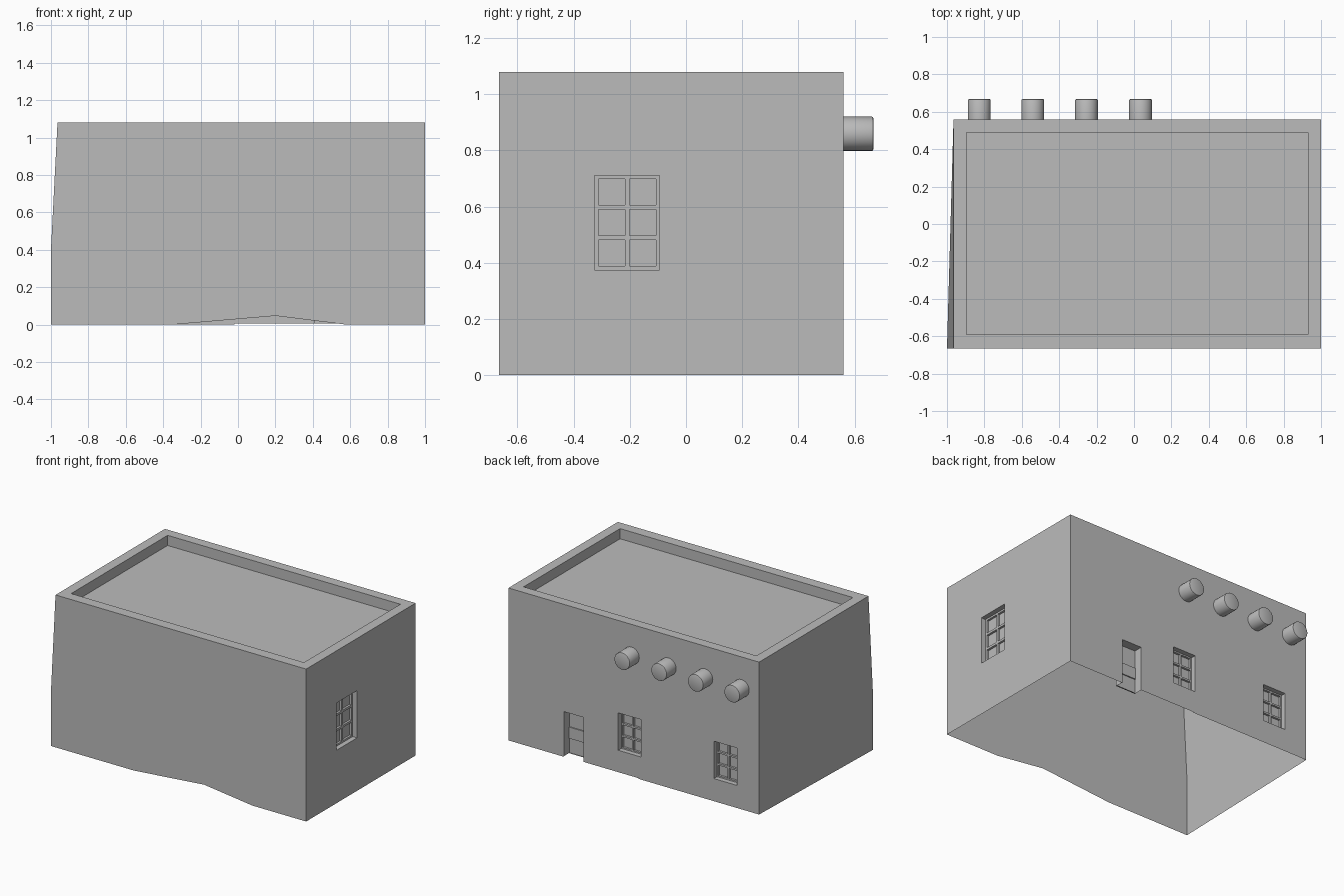
import bpy, bmesh, math
from mathutils import Matrix

if "Cube" in bpy.data.objects:
    bpy.data.objects.remove(bpy.data.objects["Cube"])

plaster = bpy.data.materials.new("plaster_grey")
plaster.diffuse_color = (0.5, 0.5, 0.5, 1)
plaster.use_nodes = True
plaster.node_tree.nodes["Principled BSDF"].inputs["Base Color"].default_value = plaster.diffuse_color

FRONT, BACK, LEFT, RIGHT, TOP = -0.665, 0.56, -0.965, 1.0, 1.08


def make(name, bm):
    bmesh.ops.remove_doubles(bm, verts=bm.verts, dist=1e-5)
    me = bpy.data.meshes.new(name)
    bm.to_mesh(me)
    bm.free()
    me.materials.append(plaster)
    ob = bpy.data.objects.new(name, me)
    bpy.context.collection.objects.link(ob)
    return ob


def face(bm, pts):
    bm.faces.new([bm.verts.new(p) for p in pts])


# Each plane maps (across, up, depth inward) to space
def right_plane(u, v, d): return (RIGHT - d, u, v)
def back_plane(u, v, d): return (-u, BACK - d, v)
def top_plane(u, v, d): return (u, v, TOP - d)


def sheet(bm, P, rect, d, holes=()):
    """Flat sheet with rectangular openings."""
    rects = [rect, *holes]
    us = sorted({r[i] for r in rects for i in (0, 1)})
    vs = sorted({r[i] for r in rects for i in (2, 3)})
    for a, b in zip(us, us[1:]):
        for c, e in zip(vs, vs[1:]):
            m, n = (a + b) / 2, (c + e) / 2
            if not any(h[0] < m < h[1] and h[2] < n < h[3] for h in holes):
                face(bm, [P(a, c, d), P(b, c, d), P(b, e, d), P(a, e, d)])


def reveal(bm, P, r, d0, d1, sill=True):
    """Sides of an opening from depth d0 to d1."""
    c = [(r[0], r[2]), (r[1], r[2]), (r[1], r[3]), (r[0], r[3])]
    for i in range(0 if sill else 1, 4):
        a, b = c[i], c[(i + 1) % 4]
        face(bm, [P(*a, d0), P(*b, d0), P(*b, d1), P(*a, d1)])


def window(name, P, r):
    """Recessed frame with two by three sunken panes."""
    bm = bmesh.new()
    w, h = r[1] - r[0], r[3] - r[2]
    e, g = 0.055 * w, 0.07 * w
    pw, ph = (w - 2 * e - g) / 2, (h - 2 * e - 2 * g) / 3
    panes = []
    for i in range(2):
        for j in range(3):
            u, v = r[0] + e + i * (pw + g), r[2] + e + j * (ph + g)
            panes.append((round(u, 5), round(u + pw, 5), round(v, 5), round(v + ph, 5)))
    reveal(bm, P, r, 0, 0.035)
    sheet(bm, P, r, 0.035, panes)
    for p in panes:
        reveal(bm, P, p, 0.035, 0.05)
        sheet(bm, P, p, 0.05)
    make(name, bm)


side_win = (-0.325, -0.095, 0.375, 0.71)
back_wins = [(-0.14, 0.04, 0.16, 0.425), (0.61, 0.79, 0.16, 0.425)]
door = (-0.565, -0.41, 0.005, 0.32)

# Walls: open-bottomed shell with a worn front base and bulging corner
bm = bmesh.new()
sheet(bm, right_plane, (FRONT, BACK, 0, TOP), 0, [side_win])
sheet(bm, back_plane, (-RIGHT, -LEFT, 0.005, TOP), 0, back_wins + [door])
for a, b in ((-RIGHT, door[0]), (0.02, -LEFT)):
    sheet(bm, back_plane, (a, b, 0, 0.005), 0)
face(bm, [(x, FRONT, z) for x, z in (
    (-1, 0), (-0.35, 0), (0.2, 0.047), (0.58, 0), (RIGHT, 0),
    (RIGHT, TOP), (LEFT, TOP), (-1, 0.4))])
low, mid, high = (-1, FRONT, 0), (-1, FRONT, 0.4), (LEFT, FRONT, TOP)
face(bm, [(LEFT, BACK, 0), low, mid])
face(bm, [(LEFT, BACK, 0), mid, (LEFT, BACK, TOP)])
face(bm, [mid, high, (LEFT, BACK, TOP)])
make("walls", bm)

# Parapet and sunken roof
bm = bmesh.new()
inner = (-0.895, 0.93, -0.59, 0.49)
sheet(bm, top_plane, (LEFT, RIGHT, FRONT, BACK), 0, [inner])
reveal(bm, top_plane, inner, 0, 0.072)
sheet(bm, top_plane, inner, 0.072)
make("roof_parapet", bm)

# Windows
window("side_window", right_plane, side_win)
for i, r in enumerate(back_wins):
    window(f"back_window_{i + 1}", back_plane, r)

# Recessed door with a raised middle rail
bm = bmesh.new()
reveal(bm, back_plane, door, 0, 0.055, sill=False)
panels = [(door[0], door[1], door[2], 0.11), (door[0], door[1], 0.19, door[3])]
sheet(bm, back_plane, door, 0.055, panels)
for p in panels:
    reveal(bm, back_plane, p, 0.055, 0.063)
    sheet(bm, back_plane, p, 0.063)
make("door", bm)

# Round roof beams poking through the back wall
for i, x in enumerate((-0.827, -0.541, -0.254, 0.035)):
    bm = bmesh.new()
    bmesh.ops.create_cone(bm, cap_ends=True, segments=24, radius1=0.061,
                          radius2=0.061, depth=0.11)
    rim = [e for e in bm.edges if all(v.co.z > 0 for v in e.verts)]
    bmesh.ops.bevel(bm, geom=rim, offset=0.005, segments=2, affect='EDGES', profile=0.5)
    bm.transform(Matrix.Translation((x, 0.612, 0.859)) @ Matrix.Rotation(-math.pi / 2, 4, 'X'))
    ob = make(f"roof_beam_{i + 1}", bm)
    bpy.ops.object.select_all(action='DESELECT')
    ob.select_set(True)
    bpy.context.view_layer.objects.active = ob
    bpy.ops.object.shade_smooth_by_angle(angle=math.radians(40))
